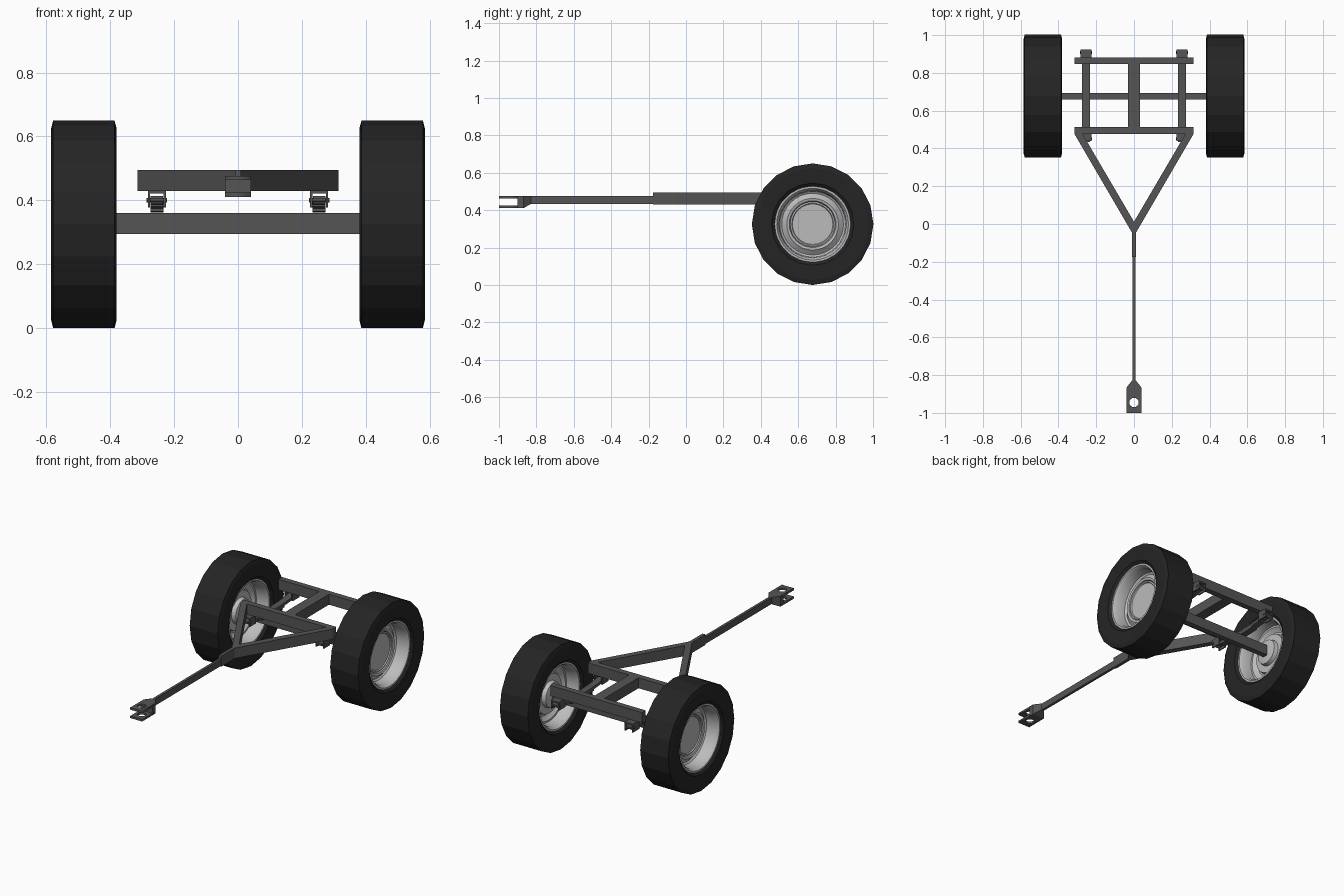
import bpy, bmesh, math
from mathutils import Vector

if "Cube" in bpy.data.objects:
    bpy.data.objects.remove(bpy.data.objects["Cube"])


def material(name, v):
    m = bpy.data.materials.new(name)
    m.diffuse_color = (v, v, v, 1)
    m.use_nodes = True
    m.node_tree.nodes["Principled BSDF"].inputs["Base Color"].default_value = m.diffuse_color
    return m


STEEL = material("dark_steel", 0.09)
RUBBER = material("rubber", 0.018)
RIM = material("rim_metal", 0.5)
AXLE_Y, AXLE_Z = 0.677, 0.325


def finish(name, bm, mat):
    bmesh.ops.recalc_face_normals(bm, faces=bm.faces)
    me = bpy.data.meshes.new(name)
    bm.to_mesh(me)
    bm.free()
    me.materials.append(mat)
    ob = bpy.data.objects.new(name, me)
    bpy.context.collection.objects.link(ob)
    return ob


def skin(name, rings, mat, closed=False):
    """Skin a series of equal-length vertex rings, capped unless closed."""
    bm = bmesh.new()
    vs = [[bm.verts.new(p) for p in r] for r in rings]
    n = len(vs[0])
    pairs = list(zip(vs, vs[1:])) + ([(vs[-1], vs[0])] if closed else [])
    for a, b in pairs:
        for i in range(n):
            j = (i + 1) % n
            bm.faces.new((a[i], a[j], b[j], b[i]))
    if not closed:
        bm.faces.new(vs[0])
        bm.faces.new(vs[-1])
    return finish(name, bm, mat)


def loft(name, sections, x=0, mat=STEEL):
    """Rectangular sections (y, half width, z bottom, z top) along y."""
    return skin(name, [[(x - w, y, a), (x + w, y, a), (x + w, y, b), (x - w, y, b)]
                       for y, w, a, b in sections], mat)


def box(name, x0, x1, y0, y1, z0, z1):
    return loft(name, [(y0, (x1 - x0) / 2, z0, z1), (y1, (x1 - x0) / 2, z0, z1)], (x0 + x1) / 2)


def prism(name, outline, z0, z1):
    return skin(name, [[(x, y, z) for x, y in outline] for z in (z0, z1)], STEEL)


def lathe(name, profile, sides, mat, x, y=AXLE_Y, z=AXLE_Z, flip=1, closed=False, smooth=False):
    """Revolve (offset, radius) pairs about an x-parallel axis."""
    step = 2 * math.pi / sides
    rings = [[(x + flip * px, y + r * math.sin(i * step), z + r * math.cos(i * step))
              for i in range(sides)] for px, r in profile]
    ob = skin(name, rings, mat, closed)
    if smooth:
        bpy.context.view_layer.objects.active = ob
        ob.select_set(True)
        bpy.ops.object.shade_smooth_by_angle(angle=math.radians(30))
        ob.select_set(False)
    return ob


# chassis frame
Z0, Z1 = 0.43, 0.495
box("axle_beam", -0.48, 0.48, 0.66, 0.694, 0.295, 0.36)
box("front_cross_beam", -0.315, 0.315, 0.476, 0.513, Z0, Z1)
box("rear_cross_beam", -0.315, 0.315, 0.846, 0.882, Z0, Z1)
box("centre_beam", -0.033, 0.033, 0.513, 0.846, Z0, Z1)

# wheel profiles
tyre = [(-0.085, 0.2), (-0.1, 0.22), (-0.1025, 0.3), (-0.096, 0.325),
        (0.096, 0.325), (0.1025, 0.3), (0.1, 0.22), (0.085, 0.2)]
rim = [(0.0, 0.118), (0.02, 0.125), (0.024, 0.138), (0.012, 0.152), (0.002, 0.165),
       (0.01, 0.176), (0.07, 0.18), (0.088, 0.192), (0.088, 0.203), (-0.088, 0.203),
       (-0.088, 0.192), (-0.07, 0.18), (-0.012, 0.176), (-0.012, 0.165),
       (0.0, 0.152), (0.008, 0.138), (0.004, 0.125), (-0.012, 0.118)]
hub = [(-0.05, 0.06), (-0.045, 0.075), (-0.02, 0.08), (-0.018, 0.12),
       (0.016, 0.12), (0.018, 0.112), (0.012, 0.108)]

for s, side in ((-1, "left"), (1, "right")):
    # wheels
    x = s * 0.4825
    lathe(side + "_tyre", tyre, 20, RUBBER, x, flip=s, closed=True)
    lathe(side + "_rim", rim, 32, RIM, x, flip=s, closed=True, smooth=True)
    lathe(side + "_hub", hub, 32, RIM, x, flip=s, smooth=True)

    # angled drawbar arm
    outline = [(s * 0.315, 0.476), (s * 0.315, 0.5), (s * 0.272, 0.476),
               (0, 0.012), (0, -0.053), (s * 0.008, -0.05)]
    prism(side + "_drawbar_arm", outline, Z0, Z1)

    # leaf spring: stacked curved leaves
    sx = s * 0.254
    for k, half in enumerate((0.245, 0.18, 0.11)):
        secs = []
        for i in range(9):
            d = half * (i / 4 - 1)
            zc = 0.384 + 0.018 * (d / 0.245) ** 2 - 0.009 * k
            secs.append((AXLE_Y + 0.003 + d, 0.0205, zc - 0.0045, zc + 0.0045))
        loft(f"{side}_spring_leaf_{k + 1}", secs, sx)

    # spring hangers, eyes and pins
    for end, y0, y1, ye in (("front", 0.44, 0.5, 0.452), ("rear", 0.86, 0.925, 0.908)):
        for t in (-1, 1):
            c = sx + t * 0.0245
            box(f"{side}_{end}_hanger_plate", c - 0.0035, c + 0.0035, y0, y1, 0.377, Z0)
        box(f"{side}_{end}_hanger_top", sx - 0.021, sx + 0.021, y0, y1, 0.421, Z0)
        lathe(f"{side}_{end}_spring_eye", [(-0.02, 0.014), (0.02, 0.014)], 12, STEEL, sx, ye, 0.4)
        lathe(f"{side}_{end}_spring_pin", [(-0.032, 0.007), (0.032, 0.007)], 8, STEEL, sx, ye, 0.4)

# tow pole
loft("pole_socket", [(-0.176, 0.01, Z0, Z1), (0.0, 0.01, Z0, Z1)])
loft("tow_pole", [(-0.84, 0.008, 0.434, 0.476), (-0.17, 0.008, 0.434, 0.476)])

# towing fork: solid neck and two drilled plates
loft("fork_neck", [(-0.9, 0.041, 0.411, 0.476), (-0.868, 0.041, 0.411, 0.476),
                   (-0.828, 0.01, 0.434, 0.476)])
for name, zc in (("fork_top_plate", 0.4695), ("fork_bottom_plate", 0.4175)):
    cu = bpy.data.curves.new(name, 'CURVE')
    cu.dimensions, cu.fill_mode, cu.extrude = '2D', 'BOTH', 0.0065
    ring = [(0.025 * math.cos(i * math.pi / 8), -0.945 + 0.025 * math.sin(i * math.pi / 8))
            for i in range(16)]
    for pts in ([(-0.041, -1), (0.041, -1), (0.041, -0.89), (-0.041, -0.89)], ring):
        sp = cu.splines.new('POLY')
        sp.points.add(len(pts) - 1)
        for p, (px, py) in zip(sp.points, pts):
            p.co = (px, py, 0, 1)
        sp.use_cyclic_u = True
    cu.materials.append(STEEL)
    ob = bpy.data.objects.new(name, cu)
    ob.location.z = zc
    bpy.context.collection.objects.link(ob)
    bpy.context.view_layer.objects.active = ob
    ob.select_set(True)
    bpy.ops.object.convert(target='MESH')
    bpy.ops.object.select_all(action='DESELECT')
